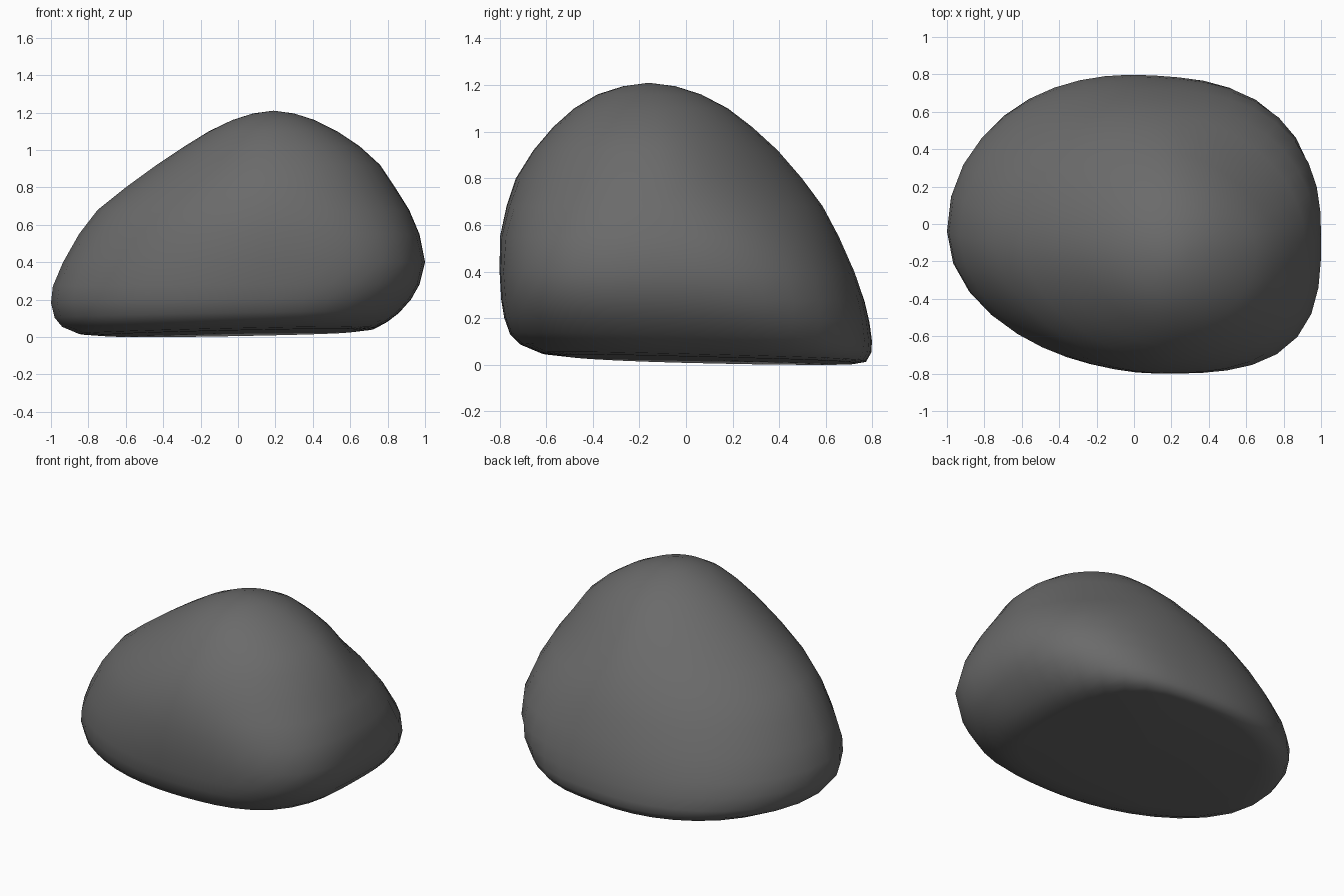
import bpy, bmesh
from math import cos, sin, pi

if "Cube" in bpy.data.objects:
    bpy.data.objects.remove(bpy.data.objects["Cube"])

SEG = 40
# horizontal slices: z, xmin, xmax, ymin, ymax
SLICES = [
    (0.00, -0.74, 0.64, -0.52, 0.73),
    (0.01, -0.85, 0.73, -0.62, 0.775),
    (0.05, -0.94, 0.80, -0.71, 0.797),
    (0.10, -0.98, 0.86, -0.755, 0.80),
    (0.18, -1.00, 0.925, -0.78, 0.79),
    (0.27, -0.99, 0.97, -0.793, 0.77),
    (0.40, -0.935, 1.00, -0.80, 0.727),
    (0.55, -0.85, 0.97, -0.798, 0.66),
    (0.68, -0.75, 0.915, -0.77, 0.59),
    (0.80, -0.60, 0.84, -0.73, 0.50),
    (0.92, -0.435, 0.76, -0.655, 0.395),
    (1.02, -0.285, 0.65, -0.57, 0.285),
    (1.10, -0.155, 0.53, -0.48, 0.18),
    (1.16, -0.03, 0.41, -0.38, 0.065),
    (1.195, 0.08, 0.30, -0.27, -0.045),
]


def corner_power(c, s, z):
    """Squareness of each corner: at the base, at mid height, near the top."""
    if c >= 0:
        low, mid, high = (2.8, 3.2, 2.2) if s < 0 else (3.3, 2.7, 1.65)
    else:
        low, mid, high = (2.0, 1.9, 1.7) if s < 0 else (2.1, 2.0, 1.9)
    if z < 0.35:
        return low + (mid - low) * z / 0.35
    t = min(1, (z - 0.35) / 0.45)
    n = mid + (high - mid) * t
    # the crown itself is round
    return n + (2.0 - n) * max(0, (z - 1.0) / 0.2)


def slice_points(z, x0, x1, y0, y1):
    t = min(1, z / 1.2)
    cx, cy = 0.10 + 0.09 * t, -0.02 - 0.13 * t
    tilt = max(0, 1 - z / 0.35)
    pts = []
    for i in range(SEG):
        a = 2 * pi * i / SEG
        c, s = cos(a), sin(a)
        rx = x1 - cx if c >= 0 else cx - x0
        ry = y1 - cy if s >= 0 else cy - y0
        n = corner_power(c, s, z)
        r = (abs(c / rx) ** n + abs(s / ry) ** n) ** (-1 / n)
        x, y = cx + r * c, cy + r * s
        if s > 0:
            # back wall runs slightly askew
            y = cy + r * s * (1 - 0.09 * (1 - t) * (x - 0.02))
        # slightly sloping underside
        pts.append((x, y, z + tilt * max(0, 0.023 + 0.02 * x - 0.025 * y)))
    return pts


# rock body lofted through the slices
bm = bmesh.new()
rings = [[bm.verts.new(p) for p in slice_points(*s)] for s in SLICES]
for lo, hi in zip(rings, rings[1:]):
    for i in range(SEG):
        j = (i + 1) % SEG
        bm.faces.new((lo[i], lo[j], hi[j], hi[i]))

# rounded crown and flat underside
top = bm.verts.new((0.19, -0.16, 1.21))
base = bm.verts.new((0, 0.1, 0.02))
for i in range(SEG):
    j = (i + 1) % SEG
    bm.faces.new((rings[-1][i], rings[-1][j], top))
    bm.faces.new((rings[0][j], rings[0][i], base))
bmesh.ops.recalc_face_normals(bm, faces=bm.faces)
for f in bm.faces:
    f.smooth = True

mesh = bpy.data.meshes.new("rock")
bm.to_mesh(mesh)
bm.free()
rock = bpy.data.objects.new("rock", mesh)
bpy.context.collection.objects.link(rock)

# dark grey stone
stone = bpy.data.materials.new("dark_stone")
stone.diffuse_color = (0.145, 0.145, 0.145, 1)
stone.use_nodes = True
stone.node_tree.nodes["Principled BSDF"].inputs["Base Color"].default_value = stone.diffuse_color
mesh.materials.append(stone)
